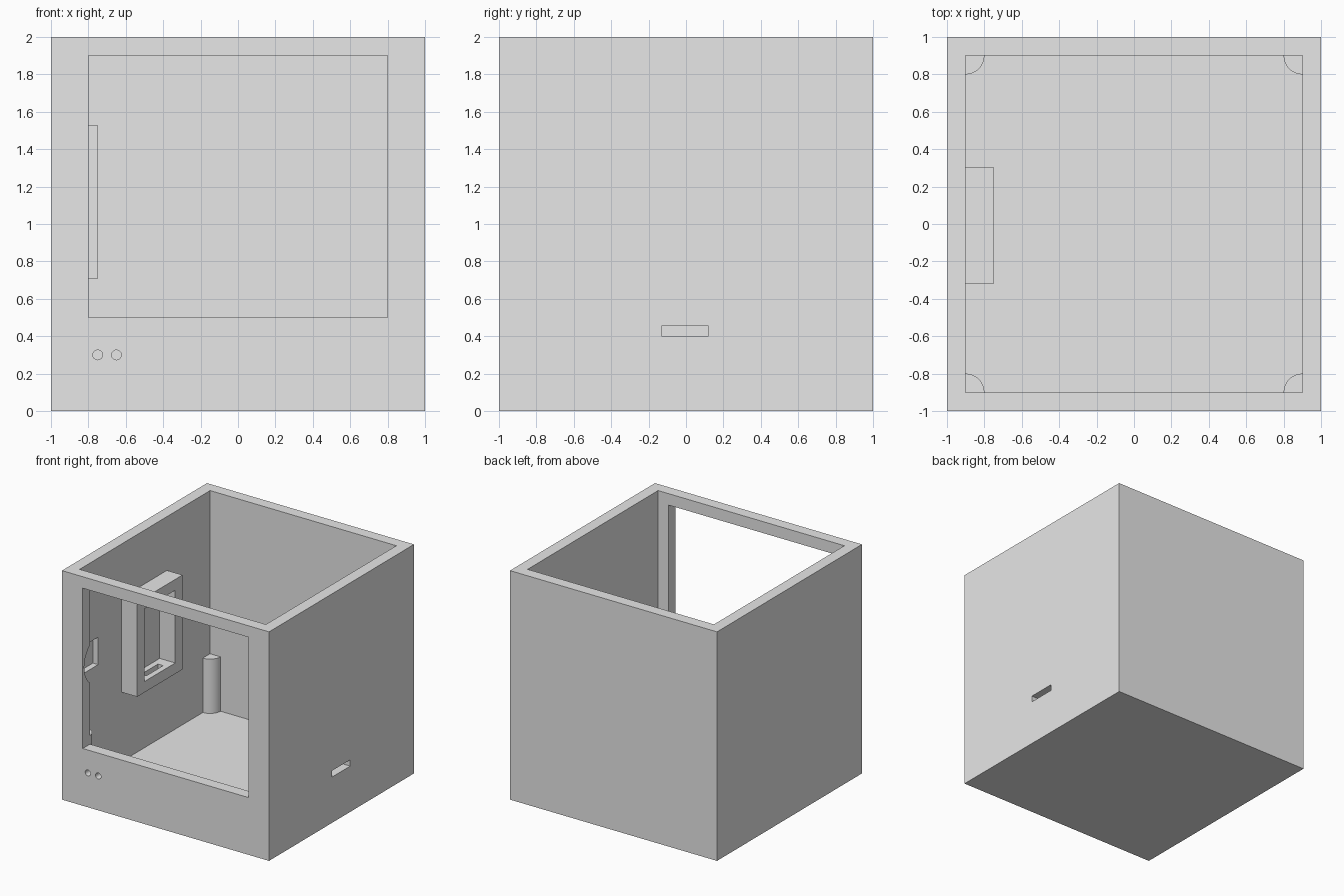
import bpy
import bmesh
from math import cos, sin, pi
from mathutils import Matrix, Vector

cube = bpy.data.objects.get("Cube")
if cube:
    bpy.data.objects.remove(cube, do_unlink=True)

grey = bpy.data.materials.new("plain_grey")
grey.use_nodes = True
grey.diffuse_color = (0.8, 0.8, 0.8, 1)
grey.node_tree.nodes["Principled BSDF"].inputs["Base Color"].default_value = (0.8, 0.8, 0.8, 1)


def add_object(name, bm):
    bmesh.ops.recalc_face_normals(bm, faces=bm.faces)
    mesh = bpy.data.meshes.new(name)
    bm.to_mesh(mesh)
    bm.free()
    mesh.materials.append(grey)
    obj = bpy.data.objects.new(name, mesh)
    bpy.context.collection.objects.link(obj)
    return obj


def box(name, low, high):
    low, high = Vector(low), Vector(high)
    bm = bmesh.new()
    place = Matrix.Translation((low + high) / 2) @ Matrix.Diagonal((high - low).to_4d())
    bmesh.ops.create_cube(bm, size=1, matrix=place)
    return add_object(name, bm)


def rod(name, centre, radius, length, axis):
    bm = bmesh.new()
    turn = Matrix.Rotation(pi / 2, 4, "Y" if axis == "x" else "X")
    bmesh.ops.create_cone(bm, cap_ends=True, segments=32, radius1=radius, radius2=radius,
                          depth=length, matrix=Matrix.Translation(centre) @ turn)
    return add_object(name, bm)


def carve(target, cutters):
    for cutter in cutters:
        cutter.hide_render = True
        mod = target.modifiers.new(cutter.name, "BOOLEAN")
        mod.operation = "DIFFERENCE"
        mod.solver = "EXACT"
        mod.object = cutter
    graph = bpy.context.evaluated_depsgraph_get()
    result = bpy.data.meshes.new_from_object(target.evaluated_get(graph))
    target.modifiers.clear()
    target.data = result
    for cutter in cutters:
        bpy.data.objects.remove(cutter, do_unlink=True)


def smooth(obj):
    bpy.ops.object.select_all(action="DESELECT")
    bpy.context.view_layer.objects.active = obj
    obj.select_set(True)
    bpy.ops.object.shade_smooth_by_angle()


# Open-topped case with front window, side slot, front holes and an inner recess
case = box("case", (-1, -1, 0), (1, 1, 2))
carve(case, [
    box("cavity_cut", (-0.9, -0.9, 0.1), (0.9, 0.9, 2.2)),
    box("window_cut", (-0.8, -1.2, 0.5), (0.8, -0.8, 1.9)),
    box("side_slot_cut", (0.8, -0.13, 0.4), (1.2, 0.12, 0.455)),
    rod("left_hole_cut", (-0.75, -1, 0.3), 0.026, 0.4, "y"),
    rod("right_hole_cut", (-0.65, -1, 0.3), 0.026, 0.4, "y"),
    rod("jamb_notch_cut", (-0.8, -0.77, 1.2), 0.21, 0.2, "x"),
    box("wall_recess_cut", (-0.95, -0.95, 1.07), (-0.85, -0.645, 1.31)),
])
smooth(case)

# Holder frame on the side wall, with a cable slot through its lower bar
holder = box("wall_holder", (-0.9, -0.32, 0.705), (-0.75, 0.305, 1.53))
carve(holder, [
    box("holder_opening_cut", (-1, -0.22, 0.8), (-0.7, 0.205, 1.435)),
    box("cable_slot_cut", (-0.85, -0.12, 0.6), (-0.8, 0.11, 0.9)),
])

# Quarter-round posts in the inner corners
for side_x, x_name in ((-1, "right"), (1, "left")):
    for side_y, y_name in ((-1, "front"), (1, "back")):
        bm = bmesh.new()
        corner = Vector((0.9 * side_x, 0.9 * side_y, 0.1))
        ring = [bm.verts.new(corner)]
        for i in range(13):
            a = i / 12 * pi / 2
            ring.append(bm.verts.new(corner - 0.1 * Vector((side_x * cos(a), side_y * sin(a), 0))))
        base = bm.faces.new(ring)
        top = bmesh.ops.extrude_face_region(bm, geom=[base], use_keep_orig=True)["geom"]
        bmesh.ops.translate(bm, vec=(0, 0, 0.475),
                            verts=[v for v in top if isinstance(v, bmesh.types.BMVert)])
        smooth(add_object(f"{y_name}_{x_name}_post", bm))
